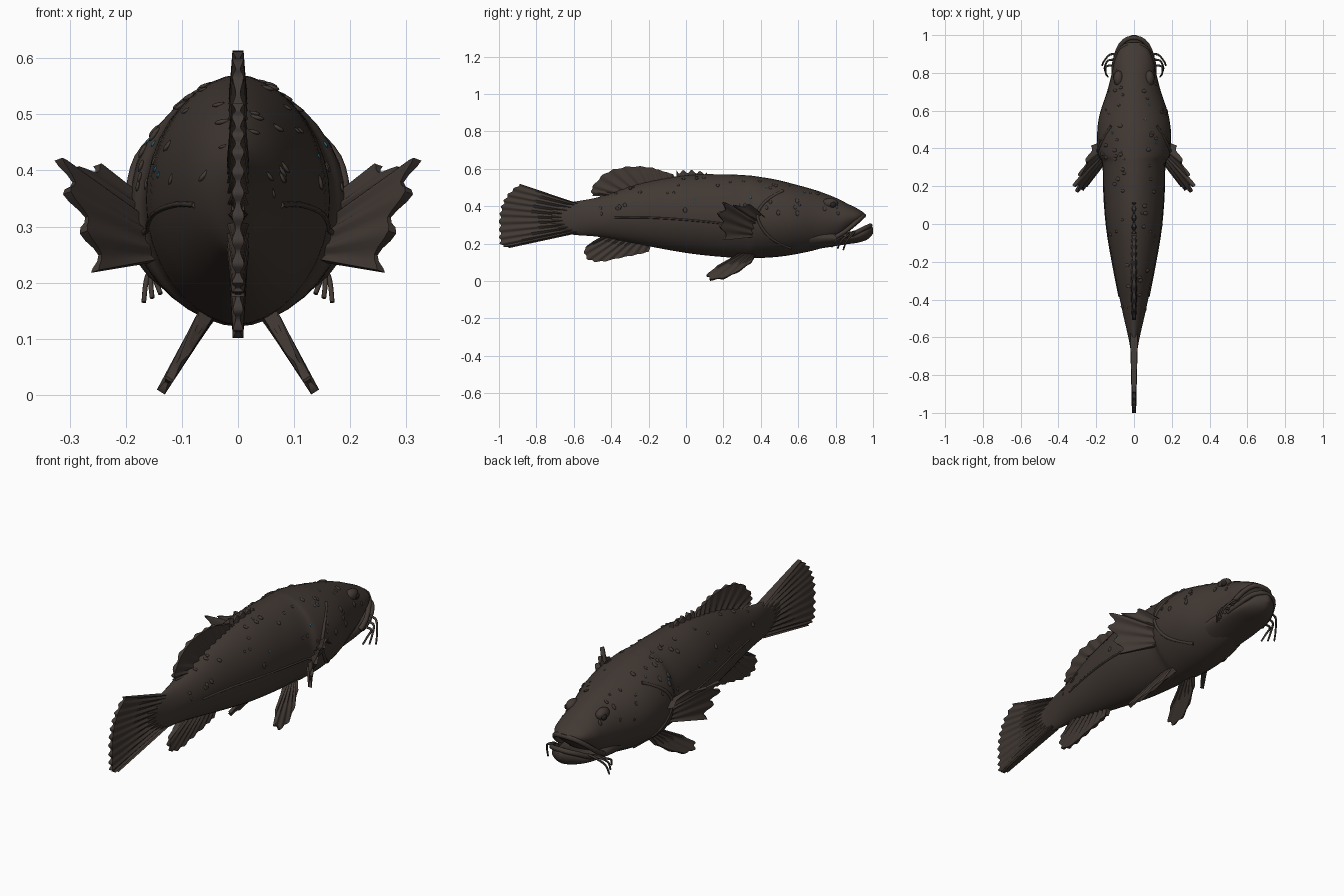
import bpy, bmesh, math, random
from mathutils import Vector, Matrix

if "Cube" in bpy.data.objects:
    bpy.data.objects.remove(bpy.data.objects["Cube"])
random.seed(4)


def material(name, rgb):
    m = bpy.data.materials.new(name)
    m.use_nodes = True
    m.diffuse_color = (*rgb, 1)
    b = m.node_tree.nodes["Principled BSDF"]
    b.inputs["Base Color"].default_value = (*rgb, 1)
    b.inputs["Roughness"].default_value = 0.8
    return m


BROWN = material("dark brown skin", (0.053, 0.040, 0.033))
BLUE = material("teal fleck", (0.02, 0.13, 0.2))
DARK = material("eye black", (0.02, 0.016, 0.014))


def spline(pts, t):
    """Smooth point on a path through pts, t from 0 to 1."""
    n = len(pts) - 1
    i = min(int(t * n), n - 1)
    f = t * n - i
    a, b, c, d = (Vector(pts[min(max(k, 0), n)]) for k in (i - 1, i, i + 1, i + 2))
    return b + f * 0.5 * (c - a + f * (2 * a - 5 * b + 4 * c - d + f * (3 * (b - c) + d - a)))


def finish(bm, name, mats):
    bmesh.ops.recalc_face_normals(bm, faces=bm.faces)
    me = bpy.data.meshes.new(name)
    bm.to_mesh(me)
    bm.free()
    ob = bpy.data.objects.new(name, me)
    bpy.context.collection.objects.link(ob)
    for m in mats:
        me.materials.append(m)
    bpy.ops.object.select_all(action='DESELECT')
    ob.select_set(True)
    bpy.context.view_layer.objects.active = ob
    bpy.ops.object.shade_smooth_by_angle(angle=math.radians(50))
    return ob


def surface(stations, t, a):
    """Point on an egg-shaped loft; stations hold y, top, bottom, half width."""
    y, top, bot, w = spline(stations, t)
    c = math.cos(a)
    x = w * math.copysign(abs(c) ** 1.12, c)
    return Vector((x, y, (top + bot) / 2 + (top - bot) / 2 * math.sin(a)))


def loft(name, stations, rings, seg=36):
    bm = bmesh.new()
    loops = [[bm.verts.new(surface(stations, r / rings, math.tau * s / seg))
              for s in range(seg)] for r in range(rings + 1)]
    for p, q in zip(loops, loops[1:]):
        for s in range(seg):
            bm.faces.new((p[s], p[s - 1], q[s - 1], q[s]))
    bm.faces.new(loops[0])
    bm.faces.new(loops[-1])
    return finish(bm, name, [BROWN])


def fin(name, base, tips, rays, thick, normal, notch=0.05, side=1):
    """Solid fan from a base path to a tip path, ridged along its rays."""
    bm = bmesh.new()
    nu, nv, normal = rays * 6, 8, Vector(normal).normalized()
    sheets = ([], [])
    for i in range(nu + 1):
        u = i / nu
        ridge = 0.5 + 0.5 * math.cos(math.tau * rays * u)
        root, tip = spline(base, u), spline(tips, u)
        reach = 1 - notch * (1 - ridge)
        for sheet, sgn in zip(sheets, (1, -1)):
            row = []
            for j in range(nv + 1):
                v = j / nv
                p = root.lerp(tip, v * reach)
                p += normal * sgn * thick * (0.4 + 0.6 * ridge) * (1 - 0.45 * v)
                row.append(bm.verts.new((p.x * side, p.y, p.z)))
            sheet.append(row)
    for sheet in sheets:
        for p, q in zip(sheet, sheet[1:]):
            for j in range(nv):
                bm.faces.new((p[j], p[j + 1], q[j + 1], q[j]))
    # close the rim between the two sheets
    rims = [[r[0] for r in s] + s[-1][1:] + [r[-1] for r in s[-2::-1]] + s[0][-2:0:-1]
            for s in sheets]
    for k in range(len(rims[0])):
        bm.faces.new((rims[0][k - 1], rims[0][k], rims[1][k], rims[1][k - 1]))
    return finish(bm, name, [BROWN])


def tube(name, pts, radius, taper=1.0):
    cu = bpy.data.curves.new(name, 'CURVE')
    cu.dimensions = '3D'
    cu.bevel_depth = radius
    cu.bevel_resolution = 2
    cu.use_fill_caps = True
    sp = cu.splines.new('POLY')
    n = 16
    sp.points.add(n)
    for i, p in enumerate(sp.points):
        p.co = (*spline(pts, i / n), 1)
        p.radius = 1 + (taper - 1) * i / n
    sp.use_smooth = True
    cu.materials.append(BROWN)
    ob = bpy.data.objects.new(name, cu)
    bpy.context.collection.objects.link(ob)


def ball(name, loc, scale, mat):
    bm = bmesh.new()
    bmesh.ops.create_uvsphere(bm, u_segments=16, v_segments=10, radius=1)
    bm.transform(Matrix.Translation(loc) @ Matrix.Diagonal((*scale, 1)))
    finish(bm, name, [mat])


# Body and upper head, from tail root to snout
BODY = [(-0.72, .40, .29, .012), (-0.62, .42, .25, .026), (-0.46, .45, .235, .062),
        (-0.25, .52, .195, .105), (0, .565, .15, .148), (.2, .57, .128, .162),
        (.32, .565, .123, .168), (.37, .56, .122, .19), (.48, .542, .128, .195),
        (.58, .517, .142, .182), (.7, .483, .168, .143), (.8, .445, .205, .117),
        (.86, .415, .255, .104), (.92, .385, .305, .078), (.955, .362, .338, .03)]
loft("body", BODY, 84)

# Protruding lower jaw
JAW = [(.66, .30, .165, .12), (.76, .28, .18, .115), (.85, .262, .195, .103),
       (.92, .275, .205, .086), (.97, .30, .222, .055), (1.0, .285, .252, .012)]
loft("lower_jaw", JAW, 24)

# Lips running around the mouth
for name, half in (("upper_lip", [(.108, .80, .235), (.105, .85, .265), (.082, .91, .315), (.045, .945, .345)]),
                   ("lower_lip", [(.106, .82, .232), (.096, .89, .25), (.07, .95, .28), (.035, .98, .293)])):
    front = (0, half[-1][1] + .006, half[-1][2] + .004)
    tube(name, half + [front] + [(-x, y, z) for x, y, z in half[::-1]], .012)

# Fins on the centre line
X = (1, 0, 0)
fin("tail_fin", [(0, -.58, .415), (0, -.62, .33), (0, -.58, .255)],
    [(0, -.89, .52), (0, -.95, .47), (0, -.985, .41), (0, -1, .34), (0, -1, .26),
     (0, -.995, .195), (0, -.95, .175)], 11, .02, X, .03)
fin("dorsal_fin", [(0, -.05, .54), (0, -.23, .5), (0, -.41, .45)],
    [(0, -.07, .572), (0, -.13, .59), (0, -.2, .61), (0, -.32, .612), (0, -.43, .58),
     (0, -.505, .5), (0, -.5, .455)], 10, .018, X)
fin("spiny_dorsal", [(0, .12, .55), (0, -.05, .545)],
    [(0, .11, .58), (0, .03, .595), (0, -.05, .59)], 4, .016, X, .4)
fin("anal_fin", [(0, -.18, .21), (0, -.3, .23), (0, -.43, .25)],
    [(0, -.2, .155), (0, -.26, .14), (0, -.36, .12), (0, -.46, .1), (0, -.53, .115),
     (0, -.545, .17), (0, -.5, .21)], 9, .017, X)

# Paired parts
PELVIC = [(.35, .10), (.28, .05), (.2, .012), (.13, .005), (.11, .03), (.17, .08), (.24, .115)]
for label, s in (("left", 1), ("right", -1)):
    fin(label + "_pectoral_fin", [(.13, .44, .32), (.145, .4, .29), (.14, .36, .24)],
        [(.22, .41, .35), (.25, .34, .41), (.29, .26, .405), (.32, .2, .42),
         (.305, .17, .36), (.275, .18, .29), (.255, .2, .22)],
        6, .016, (.8, .54, -.28), .14, s)
    fin(label + "_pelvic_fin", [(.055, .37, .14), (.055, .29, .15)],
        [(.06 + .62 * (.13 - z), y, z) for y, z in PELVIC], 6, .015, (.85, 0, .53), .06, s)
    ball(label + "_brow", (s * .082, .77, .415), (.026, .042, .028), BROWN)
    ball(label + "_eye", (s * .1, .785, .408), (.012, .017, .015), DARK)

    # Barbels hanging from the mouth corner
    for k in range(3):
        o = k * .03
        tube(f"{label}_barbel_{k + 1}",
             [(s * .09, .9 - o, .265 - o / 2), (s * (.13 + o / 4), .895 - o, .255 - o / 3),
              (s * (.16 - o / 6), .86 - o, .215), (s * (.168 - o / 2), .84 - o, .165 + o / 4)], .006, .7)

    # Rim of the gill cover and crease along the flank
    tube(label + "_gill_rim", [(s * p.x, p.y, p.z) for p in
         (surface(BODY, t, a) for t, a in ((.60, .85), (.535, .4), (.51, 0), (.55, -.5), (.63, -.95)))], .008)
    tube(label + "_flank_crease", [(s * p.x, p.y, p.z) for p in
         (surface(BODY, .17 + .05 * k, -.08 - .03 * k) for k in range(7))], .005)

# Low warts over the back and flanks, a few with a teal tip
bm = bmesh.new()
for k in range(90):
    t, a = random.uniform(.14, .8), random.uniform(.1, 1.25)
    p = surface(BODY, t, a if k % 2 else math.pi - a)
    fleck = k % 9 == 0
    r = .005 if fleck else random.uniform(.006, .011)
    out = Vector((p.x, 0, p.z - .34)).normalized().to_track_quat('Z', 'Y').to_matrix().to_4x4()
    new = bmesh.ops.create_icosphere(bm, subdivisions=2, radius=r,
                                     matrix=Matrix.Translation(p) @ out @ Matrix.Diagonal((1, 1.4, .45, 1)))
    for f in {f for v in new["verts"] for f in v.link_faces}:
        f.material_index = int(fleck)
finish(bm, "skin_warts", [BROWN, BLUE])
